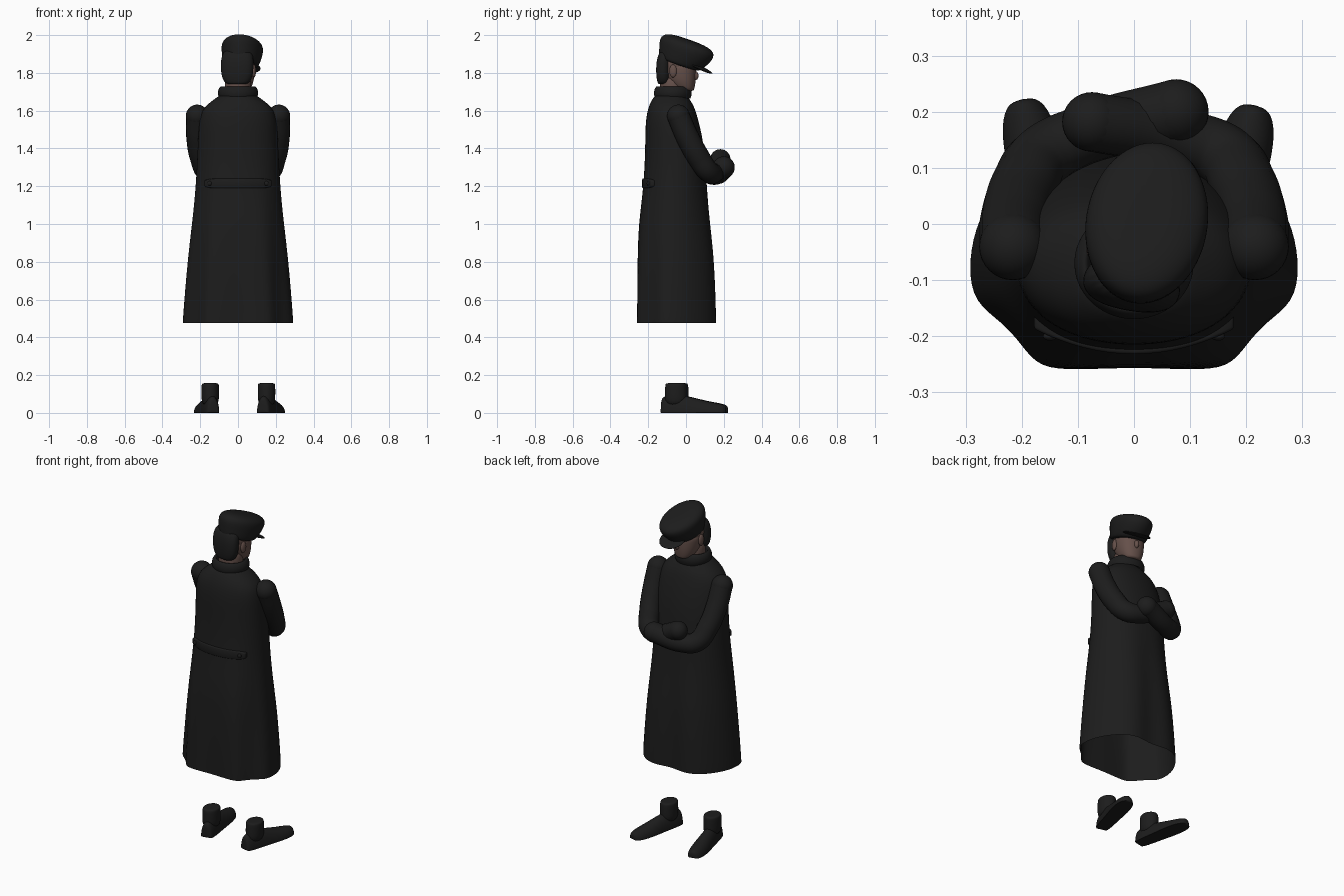
import bpy, bmesh
from math import sin, cos, pi, radians
from mathutils import Vector, Matrix

cube = bpy.data.objects.get("Cube")
if cube:
    bpy.data.objects.remove(cube)


def material(name, rgb):
    m = bpy.data.materials.new(name)
    m.use_nodes = True
    m.diffuse_color = (*rgb, 1)
    m.node_tree.nodes["Principled BSDF"].inputs["Base Color"].default_value = (*rgb, 1)
    return m


BLACK = material("black cloth", (0.012, 0.012, 0.012))
SKIN = material("brown skin", (0.13, 0.08, 0.068))
YAW = Matrix.Rotation(radians(-10), 4, 'Z')


def finish(name, bm, mat, subdiv=0, matrix=None):
    if matrix:
        bm.transform(matrix)
    bmesh.ops.recalc_face_normals(bm, faces=bm.faces)
    me = bpy.data.meshes.new(name)
    bm.to_mesh(me)
    bm.free()
    me.materials.append(mat)
    for p in me.polygons:
        p.use_smooth = True
    ob = bpy.data.objects.new(name, me)
    bpy.context.collection.objects.link(ob)
    if subdiv:
        mod = ob.modifiers.new("smooth", 'SUBSURF')
        mod.levels = mod.render_levels = subdiv
    return ob


def oval(cy, z, rx, ry, n=22, power=1.0):
    """Ring of points starting at the back (-y)."""
    pts = []
    for i in range(n):
        s, c = sin(2 * pi * i / n), -cos(2 * pi * i / n)
        sx = abs(s) ** power * (1 if s > 0 else -1)
        sy = abs(c) ** power * (1 if c > 0 else -1)
        pts.append(Vector((rx * sx, cy + ry * sy, z)))
    return pts


def loft(name, rings, mat, caps=(True, True), matrix=None):
    bm = bmesh.new()
    rows = [[bm.verts.new(p) for p in r] for r in rings]
    n = len(rows[0])
    for a, b in zip(rows, rows[1:]):
        for i in range(n):
            bm.faces.new((a[i], a[(i + 1) % n], b[(i + 1) % n], b[i]))
    for row, wanted in ((rows[0], caps[0]), (rows[-1], caps[1])):
        if wanted:
            bm.faces.new(row)
    return finish(name, bm, mat, 2, matrix)


def ellipsoid(name, loc, scale, mat, rot=Matrix()):
    bm = bmesh.new()
    bmesh.ops.create_uvsphere(bm, u_segments=32, v_segments=18, radius=1)
    return finish(name, bm, mat, 0, Matrix.Translation(loc) @ rot @ Matrix.Diagonal((*scale, 1)))


# Long coat: a wavy hem that blends into oval sections towards the shoulders
half = [(0, -.255), (.1, -.26), (.17, -.257), (.2, -.215), (.235, -.175), (.285, -.14),
        (.295, -.08), (.285, -.01), (.25, .06), (.19, .135), (.1, .17), (0, .14)]
hem = half + [(-x, y) for x, y in half[-2:0:-1]]
# height, half width, back, front, share of hem shape
sections = [(.475, .29, -.26, .165, 1), (.5, .29, -.26, .165, 1), (.8, .268, -.26, .135, .75),
            (1.0, .245, -.25, .112, .4), (1.2, .225, -.222, .107, .1), (1.4, .216, -.217, .1, 0),
            (1.52, .21, -.217, .075, 0), (1.59, .198, -.208, .055, 0), (1.63, .168, -.195, .04, 0),
            (1.66, .128, -.18, .02, 0), (1.68, .1, -.165, .005, 0), (1.69, .07, -.14, -.01, 0)]
rings = []
for z, w, back, front, share in sections:
    ring = oval((back + front) / 2, z, w, (front - back) / 2, power=.92)
    fit = w / .29
    rings.append([p.lerp(Vector((x * fit, y, z)), share) for p, (x, y) in zip(ring, hem)])
loft("long_coat", rings, BLACK, caps=(False, True))

# Turned-up collar
loft("coat_collar", [oval(-.07, z, rx, ry) for z, rx, ry in
                     [(1.665, .1, .095), (1.685, .109, .102), (1.71, .107, .1), (1.732, .093, .088),
                      (1.728, .08, .075), (1.68, .075, .07)]], BLACK, caps=(False, False))

# Half belt across the back, with a button at each end
bm = bmesh.new()
rows = []
for i in range(17):
    t = -1 + i / 8
    x, y = .178 * t, -.228 + .045 * t * t
    h = .026 * (1 - abs(t) ** 8 * .4)
    rows.append([bm.verts.new((x, y + dy, 1.215 + s * h))
                 for dy, s in ((.035, -1), (-.004, -1), (-.004, 1), (.035, 1))])
for a, b in zip(rows, rows[1:]):
    for j in range(4):
        bm.faces.new((a[j], a[(j + 1) % 4], b[(j + 1) % 4], b[j]))
bm.faces.new(rows[0])
bm.faces.new(rows[-1])
belt = finish("back_belt", bm, BLACK)
bevel = belt.modifiers.new("round", 'BEVEL')
bevel.width, bevel.segments = .005, 2
for side, label in ((-1, "left"), (1, "right")):
    ellipsoid("belt_button_" + label, (side * .15, -.2, 1.215), (.012, .008, .012), BLACK)


# Folded arms as tapered tubes with rounded ends
def arm(name, points):
    curve = bpy.data.curves.new(name, 'CURVE')
    curve.dimensions = '3D'
    curve.bevel_depth, curve.bevel_resolution, curve.resolution_u = 1, 6, 10
    spline = curve.splines.new('BEZIER')
    spline.bezier_points.add(len(points) - 1)
    for bp, (x, y, z, r) in zip(spline.bezier_points, points):
        bp.co, bp.radius = (x, y, z), r
        bp.handle_left_type = bp.handle_right_type = 'AUTO'
    spline.use_smooth = True
    curve.materials.append(BLACK)
    bpy.context.collection.objects.link(bpy.data.objects.new(name, curve))
    for end, tag in ((points[0], "_shoulder"), (points[-1], "_cuff")):
        ellipsoid(name + tag, end[:3], (end[3],) * 3, BLACK)


def upper(side):
    return [(side * .216, -.04, 1.572, .06), (side * .213, .008, 1.46, .061),
            (side * .195, .068, 1.35, .06), (side * .16, .122, 1.275, .057)]


arm("sleeve_right", upper(1) + [(.09, .15, 1.272, .053), (-.075, .182, 1.343, .053)])
arm("sleeve_left", upper(-1) + [(-.09, .158, 1.262, .053), (.075, .2, 1.3, .058)])

# Head: neck, skull, jaw, nose, ears
HEAD = Matrix.Translation((.008, -.04, 0)) @ YAW


def on_head(x, y, z):
    return HEAD @ Vector((x, y, z))


loft("neck", [oval(-.07, z, .07, .068) for z in (1.66, 1.72, 1.8)], SKIN)
ellipsoid("skull", on_head(0, -.005, 1.85), (.08, .095, .085), SKIN, YAW)
loft("face", [oval(cy, z, rx, ry, power=.9) for z, cy, rx, ry in
              [(1.703, .045, .035, .035), (1.715, .035, .055, .05), (1.76, .015, .074, .078),
               (1.81, .005, .081, .09), (1.86, 0, .082, .095)]], SKIN, matrix=HEAD)
ellipsoid("nose", on_head(0, .09, 1.785), (.014, .018, .024), SKIN, YAW)
for side, label in ((-1, "left"), (1, "right")):
    ellipsoid("ear_" + label, on_head(side * .08, -.015, 1.81), (.011, .02, .034), SKIN, YAW)

# Hair covering the back of the head, rising under the cap
loft("hair", [oval(cy, z, rx, ry, power=.85) for z, cy, rx, ry in
              [(1.738, -.075, .045, .028), (1.748, -.074, .068, .037), (1.785, -.073, .085, .043),
               (1.83, -.073, .088, .044), (1.88, -.068, .088, .044), (1.93, -.05, .07, .04)]],
     BLACK, matrix=HEAD)

# Flat cap tipped forward, with a short peak
TIP = Matrix.Rotation(radians(-19), 4, 'X')
cap_frame = Matrix.Translation((.022, -.002, 1.914)) @ YAW @ TIP
loft("cap", [oval(cy, z, rx, ry) for z, cy, rx, ry in
             [(-.08, -.01, .085, .105), (-.07, -.01, .096, .118), (-.02, 0, .107, .143),
              (.02, 0, .112, .154), (.045, 0, .102, .143), (.06, -.005, .07, .105),
              (.064, -.01, .03, .05)]], BLACK, matrix=cap_frame)
ellipsoid("cap_peak", (.04, .072, 1.828), (.08, .074, .009), BLACK,
          YAW @ Matrix.Rotation(radians(-25), 4, 'X'))


# Shoes with ankle shafts, toes turned out
def shoe(label, x, y, turn):
    place = Matrix.Translation((x, y, 0))
    profile = [(-.083, .024, .065), (-.075, .037, .09), (-.02, .044, .1), (.06, .046, .09),
               (.14, .052, .068), (.21, .051, .055), (.255, .038, .046), (.27, .018, .034)]
    rows = []
    for along, w, h in profile:
        angles = [2 * pi * i / 16 for i in range(16)]
        rows.append([Vector((w * sin(a), along, max(h * cos(a), 0))) for a in angles])
    loft("shoe_" + label, rows, BLACK, matrix=place @ Matrix.Rotation(radians(turn), 4, 'Z'))
    loft("ankle_" + label, [oval(-.003, z, rx, ry) for z, rx, ry in
                            [(.03, .046, .06), (.1, .047, .059), (.148, .047, .058),
                             (.157, .043, .053), (.158, .02, .03)]], BLACK, matrix=place)


shoe("left", -.147, -.042, 11)
shoe("right", .151, -.05, -14)
